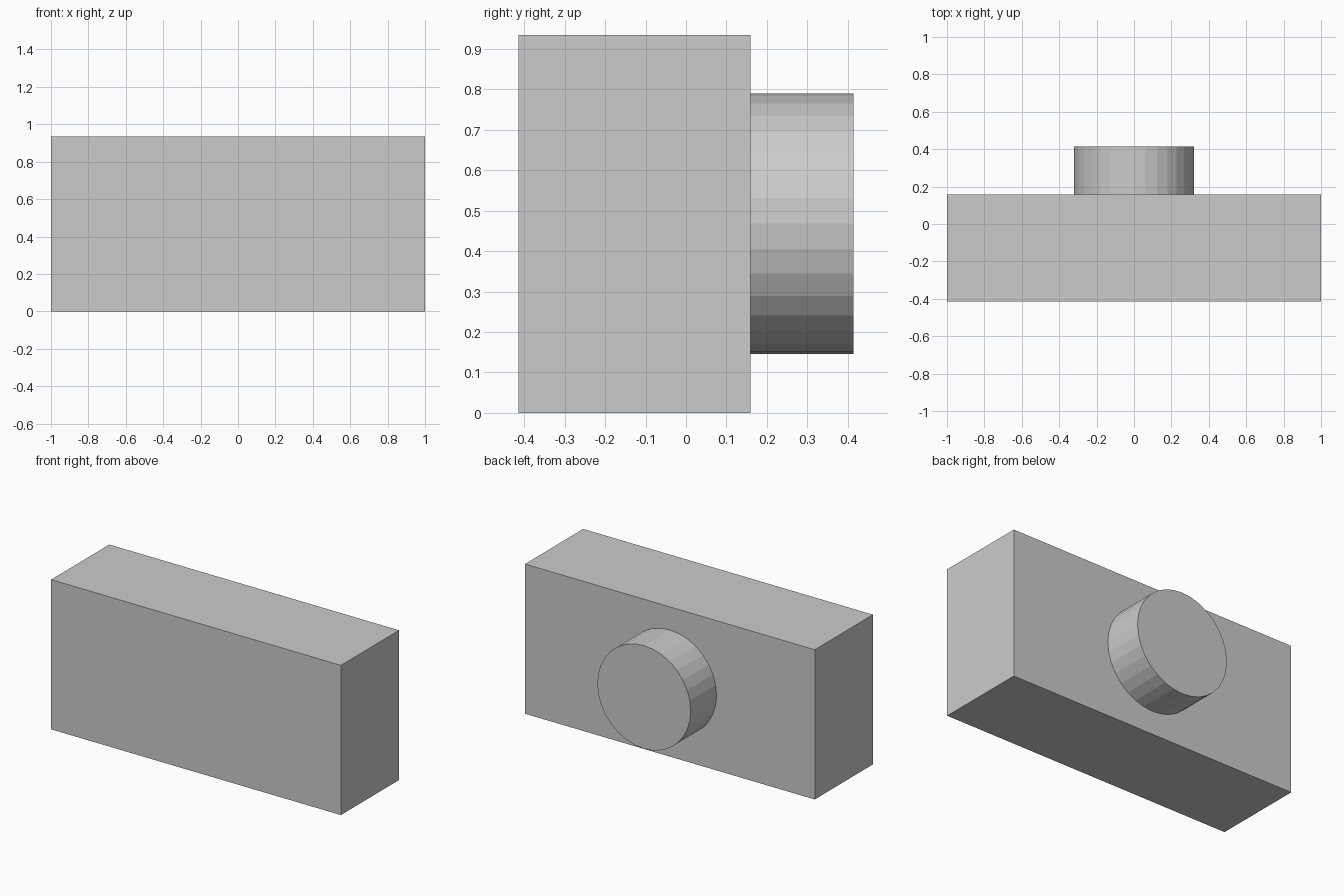
import bpy
from math import pi

if "Cube" in bpy.data.objects:
    bpy.data.objects.remove(bpy.data.objects["Cube"])

BACK, HALF_DEPTH, HEIGHT = 0.159, 0.414, 0.934

# Rectangular body
depth = BACK + HALF_DEPTH
bpy.ops.mesh.primitive_cube_add(size=1, location=(0, (BACK - HALF_DEPTH) / 2, HEIGHT / 2))
body = bpy.context.object
body.name = "body"
body.scale = (2, depth, HEIGHT)
bpy.ops.object.transform_apply(location=False, rotation=False, scale=True)

# Round boss on the back face, 32 flat sides
length = HALF_DEPTH - BACK
bpy.ops.mesh.primitive_cylinder_add(vertices=32, radius=0.322, depth=length,
                                    location=(0, BACK + length / 2, 0.468),
                                    rotation=(pi / 2, 0, 0))
bpy.context.object.name = "round_boss"
